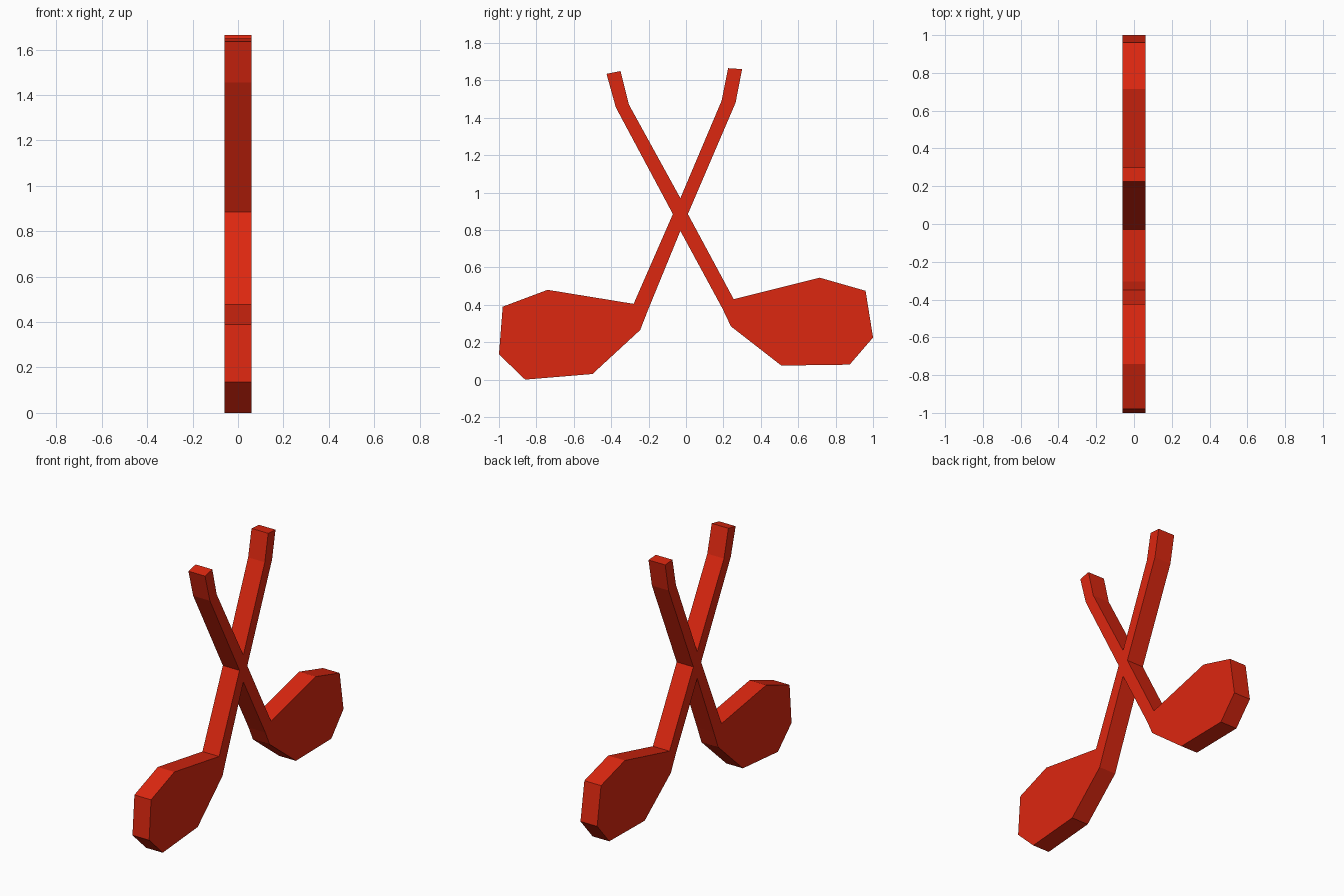
import bpy
import bmesh

if "Cube" in bpy.data.objects:
    bpy.data.objects.remove(bpy.data.objects["Cube"])

HALF = 0.06  # half thickness along x

# Outline pieces as (y, z), walked counter-clockwise around the crossed clubs
left_grip = [(-0.03, 0.97), (-0.305, 1.47), (-0.35, 1.65), (-0.425, 1.635), (-0.375, 1.455)]
left_head = [(-0.07, 0.885), (-0.28, 0.405), (-0.74, 0.48), (-0.98, 0.39), (-1.0, 0.135),
             (-0.86, 0.0), (-0.50, 0.03), (-0.245, 0.265), (-0.20, 0.38)]
right_head = [(-0.03, 0.795), (0.195, 0.38), (0.24, 0.285), (0.51, 0.075), (0.875, 0.08),
              (1.0, 0.225), (0.96, 0.475), (0.715, 0.545), (0.255, 0.43)]
right_grip = [(0.01, 0.885), (0.265, 1.48), (0.30, 1.66), (0.225, 1.665), (0.19, 1.49)]

# Red paint
red = bpy.data.materials.new("red_paint")
red.diffuse_color = (0.72, 0.02, 0.005, 1)
red.use_nodes = True
red.node_tree.nodes["Principled BSDF"].inputs["Base Color"].default_value = red.diffuse_color


def extrude_profile(name, profile, material):
    """Flat plate: a (y, z) outline extruded symmetrically along x."""
    bm = bmesh.new()
    face = bm.faces.new([bm.verts.new((-HALF, y, z)) for y, z in profile])
    result = bmesh.ops.extrude_face_region(bm, geom=[face], use_keep_orig=True)
    moved = [g for g in result["geom"] if isinstance(g, bmesh.types.BMVert)]
    bmesh.ops.translate(bm, verts=moved, vec=(2 * HALF, 0, 0))
    bmesh.ops.recalc_face_normals(bm, faces=bm.faces)
    mesh = bpy.data.meshes.new(name)
    bm.to_mesh(mesh)
    bm.free()
    mesh.materials.append(material)
    obj = bpy.data.objects.new(name, mesh)
    bpy.context.collection.objects.link(obj)
    return obj


# Two golf clubs fused where the shafts cross
extrude_profile("crossed_clubs", left_grip + left_head + right_head + right_grip, red)
